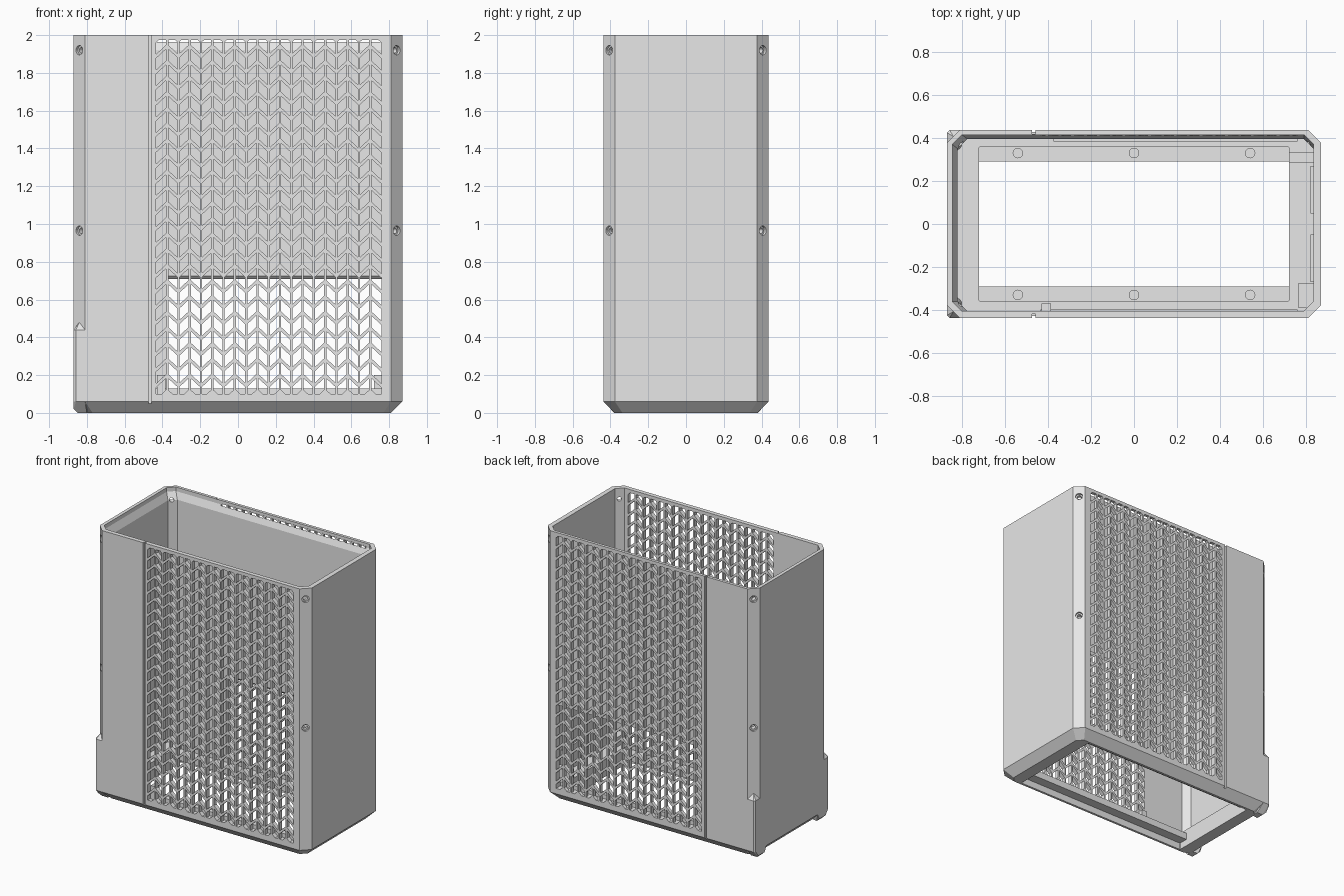
import bpy, bmesh
from math import pi
from mathutils import Vector, Matrix

if "Cube" in bpy.data.objects:
    bpy.data.objects.remove(bpy.data.objects["Cube"])

grey = bpy.data.materials.new("plain grey")
grey.use_nodes = True
grey.diffuse_color = (0.8, 0.8, 0.8, 1)
grey.node_tree.nodes["Principled BSDF"].inputs["Base Color"].default_value = (0.8, 0.8, 0.8, 1)

HX, HY, TOP = 0.87, 0.437, 2.0           # half width, half depth, height
GX0, GX1, GZ0, GZ1 = -0.435, 0.76, 0.1, 1.975   # vent panel limits


def finish(name, bm):
    bmesh.ops.recalc_face_normals(bm, faces=bm.faces)
    mesh = bpy.data.meshes.new(name)
    bm.to_mesh(mesh)
    bm.free()
    mesh.materials.append(grey)
    ob = bpy.data.objects.new(name, mesh)
    bpy.context.collection.objects.link(ob)
    return ob


def hull(name, points):
    bm = bmesh.new()
    for p in points:
        bm.verts.new(p)
    bmesh.ops.convex_hull(bm, input=bm.verts)
    return finish(name, bm)


def box(name, x0, x1, y0, y1, z0, z1):
    return hull(name, [(x, y, z) for x in (x0, x1) for y in (y0, y1) for z in (z0, z1)])


def cylinder(name, centre, axis, radius, depth):
    bm = bmesh.new()
    turn = Vector((0, 0, 1)).rotation_difference(Vector(axis)).to_matrix().to_4x4()
    bmesh.ops.create_cone(bm, cap_ends=True, segments=20, radius1=radius, radius2=radius,
                          depth=depth, matrix=Matrix.Translation(centre) @ turn)
    return finish(name, bm)


def cut(target, cutter):
    cutter.hide_render = True
    mod = target.modifiers.new("cut", "BOOLEAN")
    mod.operation, mod.solver, mod.object = "DIFFERENCE", "EXACT", cutter
    bpy.context.view_layer.objects.active = target
    bpy.ops.object.modifier_apply(modifier=mod.name)
    bpy.data.objects.remove(cutter)


def octagon(x0, x1, y0, y1, c, z):
    return [Vector(p) for p in (
        (x0 + c, y0, z), (x1 - c, y0, z), (x1, y0 + c, z), (x1, y1 - c, z),
        (x1 - c, y1, z), (x0 + c, y1, z), (x0, y1 - c, z), (x0, y0 + c, z))]


# Shell: closed loft from the outside, over the rim, down to the floor opening
rings = [
    octagon(-0.81, 0.81, -0.377, 0.377, 0.04, 0),
    octagon(-HX, HX, -HY, HY, 0.06, 0.06),
    octagon(-HX, HX, -HY, HY, 0.06, TOP),
    octagon(-0.845, 0.835, -0.405, 0.415, 0.045, TOP),
    octagon(-0.845, 0.835, -0.405, 0.415, 0.045, 1.97),
    octagon(-0.82, 0.835, -0.405, 0.395, 0.045, 1.92),
    octagon(-0.82, 0.835, -0.405, 0.395, 0.045, 0.13),
    octagon(-0.72, 0.72, -0.36, 0.36, 0.005, 0.13),
    octagon(-0.72, 0.72, -0.36, 0.36, 0.005, 0),
]
bm = bmesh.new()
loops = [[bm.verts.new(p) for p in ring] for ring in rings]
for a, b in zip(loops, loops[1:] + loops[:1]):
    for i in range(8):
        j = (i + 1) % 8
        bm.faces.new((a[i], a[j], b[j], b[i]))
shell = finish("case_shell", bm)

# Vent windows: open at the front, backed in the upper part at the rear
cut(shell, box("front_window", GX0, GX1, -0.5, -0.4, GZ0, GZ1))
cut(shell, box("rear_recess", GX0, GX1, 0.412, 0.5, GZ0, GZ1))
cut(shell, hull("rear_window", [(x, y, z) for x in (-0.375, GX1) for y, z in (
    (0.385, GZ0), (0.43, GZ0), (0.385, 0.735), (0.43, 0.69))]))

# Panel grooves
for s in (-1, 1):
    y0, y1 = sorted((s * (HY - 0.018), s * 0.5))
    cut(shell, box("groove", -0.474, -0.458, y0, y1, 0.05, 2.1))

# Countersunk screw holes in the bevelled corners
for sx in (-1, 1):
    for sy in (-1, 1):
        for z in (0.965, 1.92):
            centre = Vector((sx * (HX - 0.03), sy * (HY - 0.03), z))
            cut(shell, cylinder("screw_hole", centre, (sx, sy, 0), 0.015, 0.16))
            cut(shell, cylinder("screw_seat", centre, (sx, sy, 0), 0.025, 0.03))


# Chevron vent bars
def vent(name, y0, y1):
    bm = bmesh.new()

    def bar(xa, xb, za, zb, thick):
        quad = ((xa, za), (xb, zb), (xb, zb + thick), (xa, za + thick))
        near = [bm.verts.new((x, y0, z)) for x, z in quad]
        far = [bm.verts.new((x, y1, z)) for x, z in quad]
        bm.faces.new(near)
        bm.faces.new(far)
        for i in range(4):
            j = (i + 1) % 4
            bm.faces.new((near[i], near[j], far[j], far[i]))

    columns, rise, step = 20, 0.055, 0.083
    pitch = (GX1 - GX0) / columns
    for c in range(columns):
        xa = GX0 + c * pitch
        if c:
            bar(xa - 0.006, xa + 0.006, GZ0 - 0.005, GZ0 - 0.005, GZ1 - GZ0 + 0.01)
        for r in range(24):
            z = GZ0 - 0.05 + r * step
            low, high = z, z + rise
            if c % 2:
                low, high = high, low
            bar(xa, xa + pitch, low, high, 0.022)
    # Trim the bars inside the panel border
    for z, n in ((GZ0 - 0.005, -1), (GZ1 + 0.005, 1)):
        bmesh.ops.bisect_plane(bm, geom=bm.verts[:] + bm.edges[:] + bm.faces[:],
                               plane_co=(0, 0, z), plane_no=(0, 0, n), clear_outer=True)
    return finish(name, bm)


vent("front_vent", -HY, -0.406)
vent("rear_vent", 0.412, HY)

# Floor lips with blind screw holes
for s, side in ((-1, "front"), (1, "rear")):
    y0, y1 = sorted((s * 0.29, s * 0.365))
    lip = box(side + "_floor_lip", -0.722, 0.722, y0, y1, 0.05, 0.1)
    for x in (-0.54, 0, 0.54):
        cut(lip, cylinder("lip_hole", Vector((x, s * 0.33, 0.1)), (0, 0, 1), 0.022, 0.06))

# Squared feet on the right-hand corners
for s, side in ((-1, "front"), (1, "rear")):
    points = [
        (-0.85, 0.38, 0), (-0.85, 0.32, 0), (-0.8, 0.38, 0), (-0.8, 0.33, 0),
        (-HX, 0.395, 0.02), (-HX, 0.32, 0.02),
        (-HX, 0.425, 0.06), (-0.858, HY, 0.06), (-0.81, HY, 0.06), (-HX, 0.3, 0.06),
        (-HX, 0.425, 0.44), (-0.858, HY, 0.44), (-0.81, HY, 0.44), (-HX, 0.377, 0.44),
        (-0.84, 0.407, 0.48)]
    hull(side + "_corner_foot", [(x, s * y, z) for x, y, z in points])

# Small mounting blocks inside
box("rear_mount_block", 0.72, 0.84, 0.285, 0.335, 0.1, 0.2)
box("front_mount_block", 0.765, 0.84, -0.39, -0.275, 0.1, 0.2)
box("front_rib", -0.43, -0.385, -0.41, -0.37, 0.1, 0.2)
for s, side in ((-1, "front"), (1, "rear")):
    y0, y1 = sorted((s * 0.05, s * 0.27))
    box(side + "_side_rail", 0.82, 0.84, y0, y1, 0.1, 0.3)
